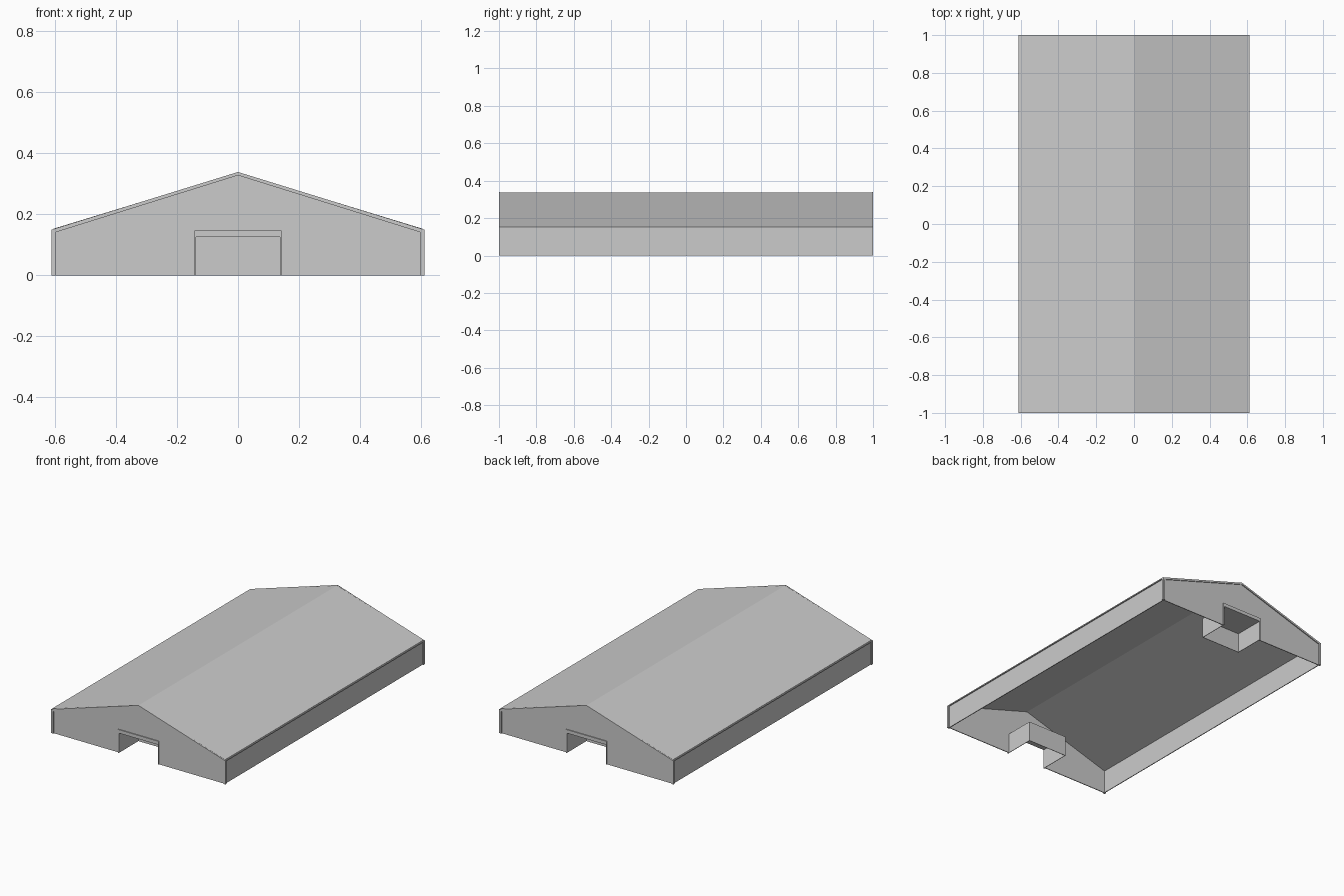
import bpy
import bmesh
from mathutils import Vector

if "Cube" in bpy.data.objects:
    bpy.data.objects.remove(bpy.data.objects["Cube"])

W, EAVE, RIDGE = 0.605, 0.147, 0.332   # wall face, eave and ridge heights
DOOR_W, DOOR_H = 0.137, 0.126
WALL_Y, T = 0.994, 0.005               # gable face and sheet thickness


def extrude_profile(name, points, y0, y1):
    """Solid made from an x-z outline swept along y."""
    bm = bmesh.new()
    face = bm.faces.new([bm.verts.new((x, y0, z)) for x, z in points])
    new = bmesh.ops.extrude_face_region(bm, geom=[face])["geom"]
    verts = [v for v in new if isinstance(v, bmesh.types.BMVert)]
    bmesh.ops.translate(bm, verts=verts, vec=Vector((0, y1 - y0, 0)))
    bmesh.ops.recalc_face_normals(bm, faces=bm.faces)
    mesh = bpy.data.meshes.new(name)
    bm.to_mesh(mesh)
    bm.free()
    obj = bpy.data.objects.new(name, mesh)
    bpy.context.collection.objects.link(obj)
    return obj


def box(name, x0, x1, y0, y1, z0, z1):
    return extrude_profile(name, [(x0, z0), (x1, z0), (x1, z1), (x0, z1)], y0, y1)


# Pitched roof sheet
extrude_profile("roof", [(-W, EAVE), (0, RIDGE), (W, EAVE), (W, EAVE + 0.006),
                         (0, RIDGE + 0.006), (-W, EAVE + 0.006)], -WALL_Y, WALL_Y)

# Long side walls with eave trim and corner posts
for s, side in ((-1, "left"), (1, "right")):
    outer = s * W
    box(side + "_wall", *sorted((outer - s * T, outer)), -WALL_Y, WALL_Y, 0, EAVE)
    box(side + "_eave_trim", *sorted((outer - s * 0.004, s * 0.612)), -1, 1, 0.144, 0.151)
    for e, end in ((-1, "front"), (1, "back")):
        box(f"{end}_{side}_corner_post", *sorted((s * 0.597, s * 0.612)),
            *sorted((e * 0.987, e)), 0, EAVE)

# Matching gable ends, each with a recessed entrance
for e, end in ((-1, "front"), (1, "back")):
    def span(a, b):
        return sorted((e * a, e * b))

    extrude_profile(end + "_gable",
                    [(-W, 0), (-DOOR_W, 0), (-DOOR_W, DOOR_H), (DOOR_W, DOOR_H),
                     (DOOR_W, 0), (W, 0), (W, EAVE), (0, RIDGE), (-W, EAVE)],
                    *span(WALL_Y - T, WALL_Y))
    # Trim along the sloping roof edges
    extrude_profile(end + "_rake_trim",
                    [(-W, 0.139), (0, 0.328), (W, 0.139), (W, 0.152),
                     (0, 0.339), (-W, 0.152)], *span(WALL_Y, 1))
    # Entrance frame
    extrude_profile(end + "_door_frame",
                    [(-0.143, 0), (-DOOR_W, 0), (-DOOR_W, DOOR_H), (DOOR_W, DOOR_H),
                     (DOOR_W, 0), (0.143, 0), (0.143, 0.148), (-0.143, 0.148)],
                    *span(WALL_Y, 1))
    # Recess lining and closed inner door
    lining = [(-DOOR_W - 0.003, 0), (-DOOR_W, 0), (-DOOR_W, DOOR_H), (DOOR_W, DOOR_H),
              (DOOR_W, 0), (DOOR_W + 0.003, 0), (DOOR_W + 0.003, DOOR_H + 0.003),
              (-DOOR_W - 0.003, DOOR_H + 0.003)]
    extrude_profile(end + "_recess_lining", lining, *span(0.80, WALL_Y - T))
    box(end + "_inner_door", -DOOR_W, DOOR_W, *span(0.80, 0.803), 0, DOOR_H)
